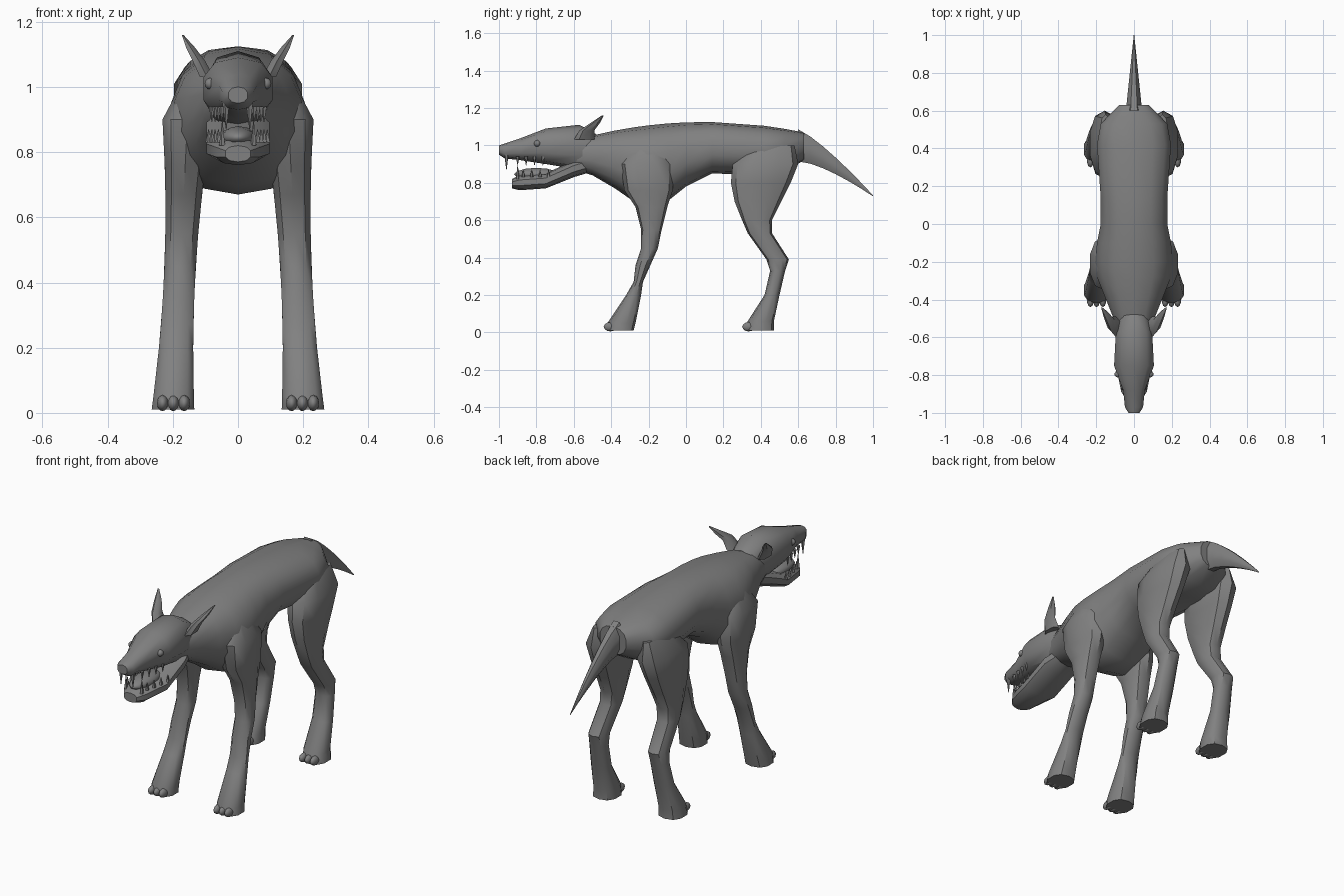
import bpy, bmesh
from math import cos, sin, pi, radians, copysign

if "Cube" in bpy.data.objects:
    bpy.data.objects.remove(bpy.data.objects["Cube"])

fur = bpy.data.materials.new("grey")
fur.use_nodes = True
grey = (.22, .22, .22, 1)
fur.diffuse_color = grey
fur.node_tree.nodes["Principled BSDF"].inputs["Base Color"].default_value = grey


def finish(obj, name):
    """Name, colour and shade a part."""
    obj.name = name
    obj.data.materials.append(fur)
    bpy.ops.object.select_all(action="DESELECT")
    obj.select_set(True)
    bpy.context.view_layer.objects.active = obj
    bpy.ops.object.shade_smooth_by_angle(angle=radians(40))


def loft(name, rings, upright=False, sides=10, power=2.4):
    """Skin rounded rings along y, or along z when upright.
    Each ring holds its position, the two ends of its depth,
    its half width and, when off centre, its middle in x."""
    bm = bmesh.new()
    loops = []
    for position, start, end, half, *middle in rings:
        loop = []
        for i in range(sides):
            turn = 2 * pi * (i + .5) / sides
            across, along = (copysign(abs(f) ** (2 / power), f)
                             for f in (cos(turn), sin(turn)))
            x = sum(middle) + across * half
            depth = (start + end) / 2 + along * (end - start) / 2
            point = (x, depth, position) if upright else (x, position, depth)
            loop.append(bm.verts.new(point))
        loops.append(loop)
    for low, high in zip(loops, loops[1:]):
        for i in range(sides):
            j = (i + 1) % sides
            bm.faces.new((low[i], low[j], high[j], high[i]))
    bm.faces.new(loops[0])
    bm.faces.new(loops[-1])
    bmesh.ops.recalc_face_normals(bm, faces=bm.faces)
    mesh = bpy.data.meshes.new(name)
    bm.to_mesh(mesh)
    bm.free()
    obj = bpy.data.objects.new(name, mesh)
    bpy.context.collection.objects.link(obj)
    finish(obj, name)


def ball(name, location, scale):
    bpy.ops.mesh.primitive_ico_sphere_add(subdivisions=2, radius=1, location=location)
    obj = bpy.context.object
    obj.scale = scale
    finish(obj, name)


def tooth(name, x, y, root, tip, radius):
    loft(name, [(z, y - r, y + r, r, x)
                for z, r in ((root, radius), (tip, radius / 9))],
         upright=True, sides=5, power=2)


def leg(name, side, depths):
    """The leg splays outward going down and is slimmest near the hock;
    its top narrows to sink into the body."""
    rings = []
    for z, front, back in depths:
        half = min(.05 + .12 * (z - .4) ** 2, (1.06 - z) / 2)
        rings.append((z, front, back, half, side * (.2 - .05 * z)))
    loft(name, rings, upright=True)


# Neck, chest, belly and rump under one arched back line
underside = [
    (-.6, .87, .08), (-.5, .84, .11), (-.38, .77, .16), (-.28, .7, .2),
    (-.2, .67, .21), (-.1, .7, .2), (0, .78, .18), (.14, .85, .18),
    (.42, .84, .2), (.53, .86, .18), (.63, .92, .08)]
loft("torso", [(y, low, 1.125 - .2 * (y - .1) ** 2, half)
               for y, low, half in underside], sides=14)

# Drooping tail that tapers evenly to a point
tail = []
for step in range(7):
    f = step / 6
    middle = 1 - .27 * f ** 1.3
    taper = .09 * (1 - f) + .003
    tail.append((.6 + .4 * f, middle - taper, middle + taper, taper / 2))
loft("tail", tail, sides=8, power=2)

# Head with open mouth
loft("skull_and_muzzle", [
    (-1, .95, 1, .03), (-.97, .93, 1.01, .05), (-.88, .92, 1.04, .06),
    (-.75, .9, 1.09, .11), (-.57, .87, 1.11, .1), (-.48, .88, 1.06, .08)])
loft("lower_jaw", [
    (-.93, .77, .82, .04), (-.89, .76, .84, .07), (-.75, .77, .85, .1),
    (-.6, .83, .92, .1), (-.5, .86, .95, .07)])
ball("tongue", (0, -.8, .845), (.055, .12, .035))

front_depths = [
    (1, -.28, -.14), (.9, -.35, -.07), (.76, -.33, -.07), (.67, -.27, -.1),
    (.55, -.24, -.13), (.45, -.24, -.15), (.36, -.27, -.19),
    (.27, -.28, -.23), (.2, -.32, -.24), (.05, -.42, -.27), (.01, -.42, -.28)]
hind_depths = [
    (1, .35, .58), (.9, .25, .6), (.8, .24, .56), (.7, .26, .51),
    (.6, .3, .46), (.53, .33, .46), (.39, .43, .55), (.33, .45, .53),
    (.2, .42, .5), (.06, .33, .47), (.01, .32, .47)]

# Paired parts
for label, side in (("left", 1), ("right", -1)):
    leg(label + "_front_leg", side, front_depths)
    leg(label + "_hind_leg", side, hind_depths)

    # Toes along the front edge of each paw
    for paw, depths in (("front", front_depths), ("hind", hind_depths)):
        for n in range(3):
            ball(f"{label}_{paw}_toe_{n + 1}",
                 (side * (.165 + n * .033), depths[-1][1] + .015, .03),
                 (.018, .035, .025))

    # Swept-back ear and eye
    loft(label + "_ear", [
        (1.03, -.6, -.49, .025, side * .095), (1.08, -.57, -.49, .022, side * .12),
        (1.12, -.51, -.46, .016, side * .145), (1.16, -.45, -.44, .003, side * .17)],
        upright=True, sides=6, power=2)
    ball(label + "_eye", (side * .085, -.795, 1.01), [.018] * 3)

    # Long fangs, then smaller teeth along both jaws
    tooth(label + "_upper_fang", side * .036, -.96, .95, .87, .012)
    tooth(label + "_lower_fang", side * .048, -.9, .82, .895, .01)
    for n in range(4):
        y = -.9 + n * .045
        x = side * (.05 + n * .01)
        tooth(f"{label}_upper_tooth_{n + 1}", x, y, .94, .893, .01)
        tooth(f"{label}_lower_tooth_{n + 1}", x + side * .01, y + .03, .83, .87, .01)
